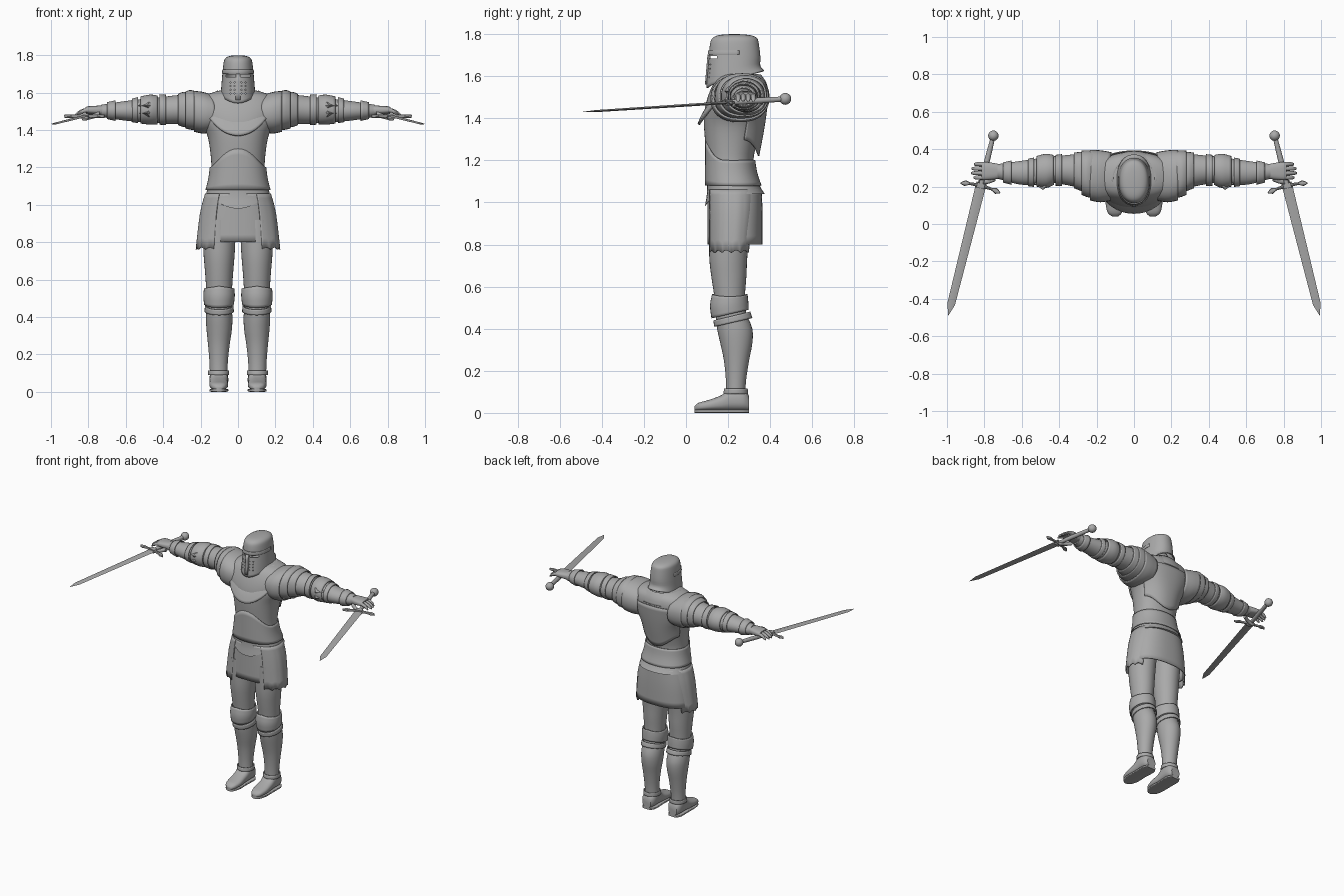
import bpy, bmesh, math
from mathutils import Vector, Matrix

cube = bpy.data.objects.get("Cube")
if cube:
    bpy.data.objects.remove(cube)

steel = bpy.data.materials.new("steel grey")
steel.use_nodes = True
COLOUR = (0.4, 0.4, 0.4, 1)
steel.diffuse_color = COLOUR
steel.node_tree.nodes["Principled BSDF"].inputs["Base Color"].default_value = COLOUR

FULL = (0, 360)
SIDES = (("left", 1), ("right", -1))


def finish(name, bm, smooth=True):
    mesh = bpy.data.meshes.new(name)
    bm.to_mesh(mesh)
    bm.free()
    mesh.materials.append(steel)
    obj = bpy.data.objects.new(name, mesh)
    bpy.context.collection.objects.link(obj)
    if smooth:
        bpy.ops.object.select_all(action='DESELECT')
        obj.select_set(True)
        bpy.context.view_layer.objects.active = obj
        bpy.ops.object.shade_smooth_by_angle(angle=math.radians(40))
    return obj


def refine(rows, steps):
    """Catmull-Rom interpolation between section rows."""
    out = []
    for i in range(len(rows) - 1):
        p, q = rows[i], rows[i + 1]
        o, r = rows[max(i - 1, 0)], rows[min(i + 2, len(rows) - 1)]
        for s in range(steps):
            t = s / steps
            out.append([b + t / 2 * (c - a + t * (2 * a - 5 * b + 4 * c - d + t * (3 * (b - c) + d - a)))
                        for a, b, c, d in zip(o, p, q, r)])
    return out + [list(rows[-1])]


def loft(name, axis, rows, side=1, power=2, n=32, shift=None, thick=0,
         caps=None, arc=FULL, steps=3, matrix=None):
    """Skin sections (position, a_min, a_max, b_min, b_max) along an axis."""
    bm = bmesh.new()
    rows = refine(rows, steps)
    closed = arc == FULL
    count = n if closed else n + 1
    rings = []
    for i, (pos, a0, a1, b0, b1) in enumerate(rows):
        ring = []
        for k in range(count):
            ang = math.radians(arc[0] + (arc[1] - arc[0]) * k / n)
            u, v = math.cos(ang), math.sin(ang)
            a = (a0 + a1) / 2 + (a1 - a0) / 2 * math.copysign(abs(u) ** (2 / power), u)
            b = (b0 + b1) / 2 + (b1 - b0) / 2 * math.copysign(abs(v) ** (2 / power), v)
            p = pos + (shift(u, v, i / (len(rows) - 1)) if shift else 0)
            co = Vector({'x': (p, a, b), 'y': (a, p, b), 'z': (a, b, p)}[axis])
            if matrix:
                co = matrix @ co
            co.x *= side
            ring.append(bm.verts.new(co))
        rings.append(ring)
    for r, s in zip(rings, rings[1:]):
        for k in range(n):
            j = (k + 1) % count
            bm.faces.new((r[k], r[j], s[j], s[k]))
    caps = caps if caps is not None else (not thick, not thick)
    for ring, wanted in zip((rings[0], rings[-1]), caps):
        if wanted and closed:
            bm.faces.new(ring)
    bmesh.ops.recalc_face_normals(bm, faces=bm.faces)
    obj = finish(name, bm)
    if thick:
        mod = obj.modifiers.new("thickness", 'SOLIDIFY')
        mod.thickness, mod.offset = thick, 0
    return obj


def body(name, rows, **kw):
    """Loft symmetric about x = 0 from rows (z, half_width, y_min, y_max)."""
    return loft(name, 'z', [(z, -w, w, f, b) for z, w, f, b in rows], **kw)


def front(v):
    return max(0, -v)


# Torso armour
cuirass = [(1.04, .175, .09, .375), (1.08, .165, .1, .35), (1.14, .15, .1, .33), (1.2, .142, .1, .32),
           (1.3, .15, .09, .34), (1.38, .167, .085, .36), (1.45, .205, .09, .375),
           (1.52, .225, .11, .385), (1.58, .19, .14, .37), (1.61, .1, .17, .33)]
body("cuirass", cuirass, power=2.2, n=48,
     shift=lambda u, v, t: -.06 * max(0, 1 - 4 * t) * front(v) ** 4)
body("belly_plate", [(z, w + .006, f - .007, b + .006) for z, w, f, b in cuirass[1:4]], power=2.2, n=48,
     thick=.006, shift=lambda u, v, t: .1 * t * front(v) ** 3)
body("back_plate", [(z, w + .004, f, b + .005) for z, w, f, b in cuirass[4:8]], power=2.2,
     arc=(25, 155), thick=.006, shift=lambda u, v, t: -.08 * (1 - t) * abs(v) ** 4)
body("collar_plate", [(1.53, .185, .06, .385), (1.57, .16, .085, .375), (1.605, .11, .12, .35)],
     n=48, thick=.012, shift=lambda u, v, t: -(.16 - .03 * t) * front(v) ** 1.5)
body("neck", [(1.5, .085, .15, .33), (1.66, .065, .17, .31)])

# Skirt: front and back panels with side tassets over them
body("skirt", [(1.06, .16, .105, .355), (.95, .185, .105, .36), (.8, .2, .105, .36)],
     power=2.4, n=48, thick=.008)
for label, s in SIDES:
    loft(label + "_tasset", 'z', [(1.06, -.172, .172, .1, .345), (.95, -.2, .2, .1, .345),
                                  (.76, -.222, .222, .1, .33)], side=s, power=2.3, n=36, arc=(-58, 42),
         thick=.008, shift=lambda u, v, t: .012 * t * abs(math.sin(9 * math.atan2(v, u))))

# Helmet shell, cut by eye slits and breathing holes
helmet = body("helmet", [(1.59, .09, .1, .37), (1.63, .086, .105, .35), (1.69, .081, .112, .35),
                         (1.755, .074, .118, .342), (1.78, .066, .13, .333), (1.792, .045, .16, .3),
                         (1.796, .015, .21, .25)], power=2.2, n=48, thick=.007, caps=(False, True),
              shift=lambda u, v, t: max(0, 1 - 3 * t) * (.035 * v - .012 * front(v) ** 6))
cut = bmesh.new()
for s in (1, -1):
    slit = Matrix.Translation((s * .039, .12, 1.69)) @ Matrix.Diagonal((.052, .16, .011, 1))
    bmesh.ops.create_cube(cut, size=1, matrix=slit)
    for row in range(4):
        for col in range(2):
            spot = Matrix.Translation((s * (.018 + .022 * col), .12, 1.595 + .02 * row))
            bmesh.ops.create_cone(cut, segments=8, radius1=.0035, radius2=.0035, depth=.12,
                                  cap_ends=True, matrix=spot @ Matrix.Rotation(math.pi / 2, 4, 'X'))
cutter = finish("helmet_cutter", cut, smooth=False)
cutter.hide_render = True
mod = helmet.modifiers.new("openings", 'BOOLEAN')
mod.object, mod.operation, mod.solver = cutter, 'DIFFERENCE', 'EXACT'
bpy.context.view_layer.update()
helmet_mesh = bpy.data.meshes.new_from_object(helmet.evaluated_get(bpy.context.evaluated_depsgraph_get()))
helmet.modifiers.clear()
helmet.data = helmet_mesh
bpy.data.objects.remove(cutter)
body("brow_band", [(1.702, .083, .106, .352), (1.722, .081, .108, .35)], power=2.2,
     arc=(170, 370), thick=.006)
body("nose_ridge", [(1.56, .092, .094, .36), (1.7, .083, .106, .35)], power=2.2, n=6,
     arc=(264, 276), thick=.008)

# Legs
thigh_and_shin = [(.92, .01, .19, .11, .31), (.75, .017, .185, .11, .292), (.65, .025, .177, .12, .287),
                  (.55, .032, .17, .135, .28), (.48, .035, .168, .14, .285), (.4, .03, .172, .148, .315),
                  (.33, .033, .168, .163, .315), (.25, .045, .16, .18, .3), (.15, .055, .152, .19, .285),
                  (.05, .055, .15, .19, .28)]
knee = [(.565, .024, .178, .128, .288), (.52, .021, .181, .118, .292), (.47, .026, .178, .125, .294)]
foot = [(.04, .085, .115, .012, .03), (.06, .065, .14, .01, .048), (.11, .053, .152, .01, .062),
        (.17, .055, .152, .01, .085), (.21, .053, .152, .01, .115), (.27, .053, .152, .01, .115),
        (.3, .07, .135, .012, .08)]
for label, s in SIDES:
    loft(label + "_leg", 'z', thigh_and_shin, side=s)
    loft(label + "_knee_plate", 'z', knee, side=s, thick=.008,
         shift=lambda u, v, t: .02 * v * t - .012 * (1 - t) * abs(u))
    loft(label + "_greave_rim", 'z', [(.46, .028, .173, .134, .302), (.43, .026, .175, .138, .312)],
         side=s, thick=.008, shift=lambda u, v, t: .02 * v)
    loft(label + "_ankle_cuff", 'z', [(.115, .05, .157, .184, .29), (.09, .05, .157, .18, .292)],
         side=s, thick=.006)
    loft(label + "_foot", 'y', foot, side=s, power=2.5)
    loft(label + "_sole", 'y', [(y, a, b, 0, .016) for y, a, b, c, d in foot], side=s, power=5)

# Arms: overlapping lames, upper arm, elbow, forearm and cuff
lames = [[(.14, .13, .38, 1.39, 1.585), (.19, .12, .39, 1.385, 1.6), (.235, .13, .393, 1.395, 1.605)],
         [(.2, .14, .387, 1.4, 1.59), (.25, .145, .39, 1.405, 1.61), (.28, .16, .388, 1.412, 1.6)],
         [(.26, .17, .385, 1.415, 1.59), (.29, .18, .382, 1.42, 1.6), (.32, .195, .378, 1.43, 1.588)]]
arm = [(.22, .17, .38, 1.415, 1.59), (.3, .195, .375, 1.43, 1.588), (.38, .212, .366, 1.432, 1.58),
       (.45, .22, .36, 1.44, 1.57), (.52, .21, .35, 1.442, 1.565), (.6, .21, .338, 1.45, 1.555),
       (.67, .225, .328, 1.46, 1.545), (.73, .243, .32, 1.47, 1.535)]
bands = {"upper_arm_band": [(.385, .206, .37, 1.43, 1.585), (.42, .208, .366, 1.432, 1.588)],
         "elbow_plate": [(.43, .212, .365, 1.434, 1.58), (.47, .196, .372, 1.432, 1.586),
                         (.52, .203, .36, 1.438, 1.576)],
         "forearm_band": [(.535, .202, .352, 1.44, 1.572), (.565, .205, .345, 1.445, 1.565)],
         "gauntlet_cuff": [(.655, .213, .336, 1.452, 1.555), (.7, .225, .326, 1.462, 1.545)]}
palm = [(.71, .245, .318, 1.478, 1.53), (.75, .238, .326, 1.482, 1.53), (.8, .235, .332, 1.487, 1.527),
        (.815, .24, .328, 1.492, 1.522)]
for label, s in SIDES:
    for number, rows in enumerate(lames):
        loft(f"{label}_shoulder_lame_{number + 1}", 'x', rows, side=s, power=2.3, thick=.008,
             shift=lambda u, v, t: -.02 * (1 - t) * u * u)
    loft(label + "_arm", 'x', arm, side=s)
    for part, rows in bands.items():
        loft(f"{label}_{part}", 'x', rows, side=s, thick=.007)
    # Pointed elbow wing
    for height in (1.49, 1.53):
        loft(f"{label}_elbow_wing_{height}", 'z',
             [(height - .02, .455, .49, .2, .24), (height, .435, .54, .182, .26), (height + .02, .455, .49, .2, .24)],
             side=s, n=4, steps=1)
    loft(label + "_hand", 'x', palm, side=s, power=2.6)
    # Fingers droop over the grip, the thumb passes beneath it
    for f in range(4):
        y, reach = .248 + .024 * f, .075 - .012 * abs(f - 1.4)
        finger = [(.8 + reach * t, y - r, y + r, 1.507 - .026 * t * t - r, 1.507 - .026 * t * t + r)
                  for t, r in ((0, .012), (.4, .0115), (.8, .01), (1, .005))]
        loft(f"{label}_finger_{f + 1}", 'x', finger, side=s, n=10)
    loft(label + "_thumb", 'x', [(.74, .23, .26, 1.47, 1.5), (.78, .215, .24, 1.46, 1.485),
                                 (.82, .216, .236, 1.45, 1.47), (.835, .222, .23, 1.455, 1.463)], side=s, n=12)

# Swords, built along local y from the pommel to the tip
start, tip = Vector((.752, .472, 1.492)), Vector((.993, -.49, 1.43))
frame = Matrix.Translation(start) @ (tip - start).to_track_quat('Y', 'Z').to_matrix().to_4x4()


def sword_part(name, rows, s, **kw):
    """Rows (position, half_width, half_depth) centred on the sword."""
    return loft(name, 'y', [(p, -w, w, -d, d) for p, w, d in rows], side=s, matrix=frame, **kw)


for label, s in SIDES:
    bm = bmesh.new()
    bmesh.ops.create_uvsphere(bm, u_segments=20, v_segments=12, radius=.028,
                              matrix=Matrix.Diagonal((s, 1, 1, 1)) @ frame)
    bmesh.ops.recalc_face_normals(bm, faces=bm.faces)
    finish(label + "_pommel", bm)
    sword_part(label + "_grip", [(.02, .012, .012), (.14, .015, .014), (.27, .012, .012)], s, n=16)
    sword_part(label + "_blade", [(.26, .028, .007), (.93, .021, .005), (.992, .001, .001)], s, n=4, steps=1)
    sword_part(label + "_guard_block", [(.262, .022, .014), (.29, .022, .014)], s, power=6, steps=1)
    guard = [(-.11, .002), (-.085, .016), (-.06, .007), (0, .011), (.06, .007), (.085, .016), (.11, .002)]
    loft(label + "_crossguard", 'x',
         [(x, .276 + x * x - w, .276 + x * x + w, -.009, .009) for x, w in guard],
         side=s, n=8, matrix=frame, steps=2)
